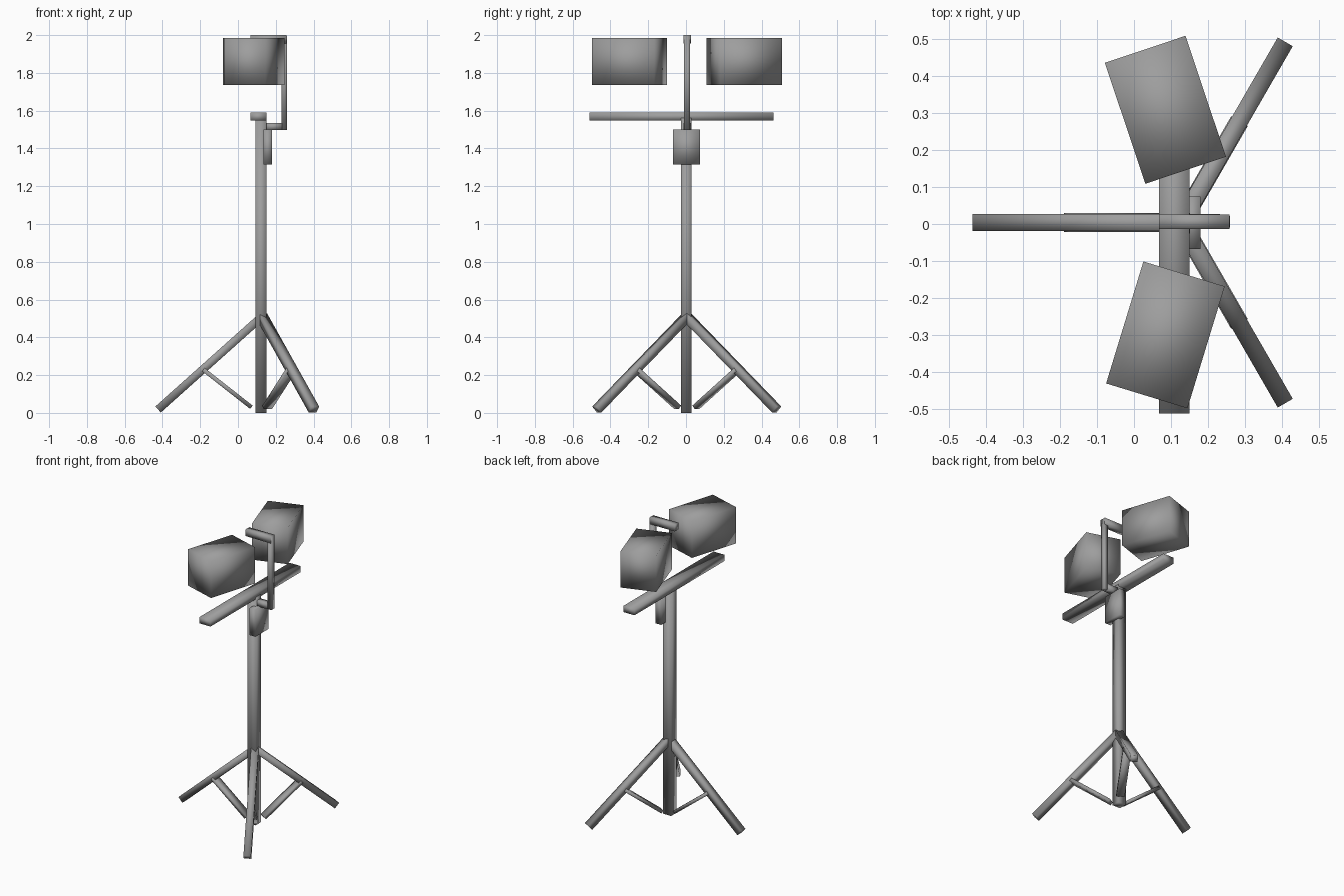
import bpy
import bmesh
import math
from mathutils import Matrix, Vector

default = bpy.data.objects.get("Cube")
if default:
    bpy.data.objects.remove(default, do_unlink=True)

# One painted metal colour
metal = bpy.data.materials.new("grey_metal")
metal.use_nodes = True
GREY = (0.34, 0.34, 0.34, 1.0)
metal.diffuse_color = GREY
metal.node_tree.nodes["Principled BSDF"].inputs["Base Color"].default_value = GREY


def box(name, matrix, size):
    """Smooth-shaded box of the given size, placed by a matrix."""
    bm = bmesh.new()
    bmesh.ops.create_cube(bm, size=1.0, matrix=Matrix.Diagonal((*size, 1.0)))
    for face in bm.faces:
        face.smooth = True
    mesh = bpy.data.meshes.new(name)
    bm.to_mesh(mesh)
    bm.free()
    mesh.materials.append(metal)
    obj = bpy.data.objects.new(name, mesh)
    obj.matrix_world = matrix
    bpy.context.collection.objects.link(obj)
    return obj


def block(name, x, y, z):
    """Upright box from its (min, max) range on each axis."""
    spans = (x, y, z)
    centre = Vector([(a + b) / 2 for a, b in spans])
    return box(name, Matrix.Translation(centre), [b - a for a, b in spans])


def beam(name, start, end, width, thickness):
    """Sloping bar whose width stays level."""
    along = (end - start).normalized()
    side = Vector((0, 0, 1)).cross(along).normalized()
    up = along.cross(side)
    matrix = Matrix((along, side, up)).transposed().to_4x4()
    matrix.translation = (start + end) / 2
    return box(name, matrix, ((end - start).length, width, thickness))


# Central post and crossbar
block("post", (0.092, 0.152), (-0.026, 0.03), (0, 1.56))
block("crossbar", (0.067, 0.15), (-0.512, 0.462), (1.547, 1.59))

# Three legs, each with a brace back to the foot of the post
HUB = Vector((0.127, 0.004, 0))
for label, degrees in (("right", 180), ("back", 60), ("front", -60)):
    angle = math.radians(degrees)

    def at(radius, z):
        return HUB + Vector((radius * math.cos(angle), radius * math.sin(angle), z))

    beam(label + "_leg", at(0, 0.51), at(0.55, 0.018), 0.047, 0.043)
    beam(label + "_brace", at(0.31, 0.229), at(0.056, 0.03), 0.052, 0.022)

# Clamp box and the bent arm that carries the lamps
block("clamp_box", (0.135, 0.18), (-0.068, 0.075), (1.315, 1.5))
block("lower_arm", (0.14, 0.232), (-0.013, 0.027), (1.497, 1.535))
block("upright_arm", (0.23, 0.26), (-0.01, 0.022), (1.497, 1.995))
block("upper_arm", (0.067, 0.258), (-0.014, 0.026), (1.955, 2.0))

# Two lamp housings turned towards each other
for label, centre_y, degrees in (("back", 0.309, 18.5), ("front", -0.3, -17)):
    turn = Matrix.Rotation(math.radians(degrees), 4, "Z")
    place = Matrix.Translation((0.085, centre_y, 1.861))
    box(label + "_lamp", place @ turn, (0.23, 0.345, 0.25))
